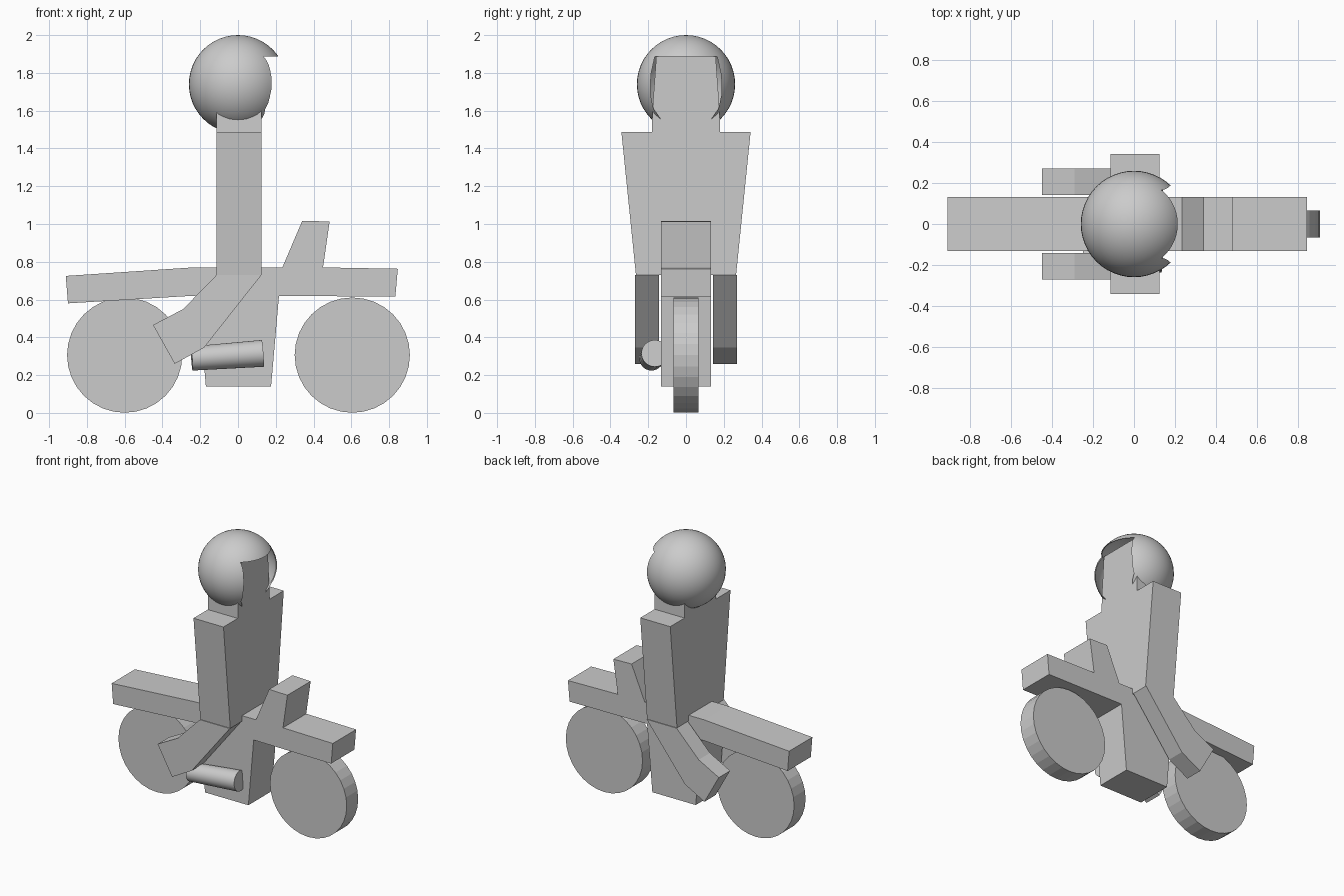
import bpy, bmesh, math
from mathutils import Vector

if "Cube" in bpy.data.objects:
    bpy.data.objects.remove(bpy.data.objects["Cube"])


def prism(name, pts, lo, hi, plane="xz"):
    """Extrude a 2D outline along the remaining axis."""
    def place(p, d):
        return (p[0], d, p[1]) if plane == "xz" else (d, p[0], p[1])
    bm = bmesh.new()
    a = [bm.verts.new(place(p, lo)) for p in pts]
    b = [bm.verts.new(place(p, hi)) for p in pts]
    bm.faces.new(a)
    bm.faces.new(b[::-1])
    n = len(pts)
    for i in range(n):
        j = (i + 1) % n
        bm.faces.new((a[i], b[i], b[j], a[j]))
    bmesh.ops.recalc_face_normals(bm, faces=bm.faces)
    me = bpy.data.meshes.new(name)
    bm.to_mesh(me)
    bm.free()
    ob = bpy.data.objects.new(name, me)
    bpy.context.collection.objects.link(ob)
    return ob


def mirrored(right):
    """Close a half outline across y = 0."""
    return right + [(-y, z) for y, z in reversed(right)]


# wheels
for name, x in (("rear_wheel", -0.6), ("front_wheel", 0.605)):
    bpy.ops.mesh.primitive_cylinder_add(vertices=32, radius=0.305, depth=0.13,
                                        location=(x, 0, 0.306),
                                        rotation=(math.pi / 2, 0, 0))
    bpy.context.object.name = name

# bike body: seat, handlebar post, front guard and engine block
prism("bike_body", [(-0.912, 0.725), (-0.24, 0.77), (0.235, 0.77), (0.34, 1.017),
                    (0.485, 1.013), (0.45, 0.77), (0.846, 0.763), (0.833, 0.615),
                    (0.217, 0.62), (0.175, 0.14), (-0.17, 0.14), (-0.21, 0.62),
                    (-0.24, 0.62), (-0.9, 0.58)], -0.132, 0.132)

# rider torso, neck and head
prism("rider_torso", mirrored([(0.265, 0.73), (0.342, 1.487), (0.18, 1.487),
                               (0.178, 1.6), (0.157, 1.89)]), -0.114, 0.124, "yz")

# rider legs
leg = [(-0.114, 0.73), (0.124, 0.73), (-0.18, 0.345),
       (-0.335, 0.26), (-0.45, 0.465), (-0.29, 0.55)]
for name, lo, hi in (("right_leg", -0.27, -0.142), ("left_leg", 0.142, 0.27)):
    prism(name, leg, lo, hi)

# helmet shell with face opening
bpy.ops.mesh.primitive_uv_sphere_add(segments=48, ring_count=24, radius=0.26,
                                     location=(0, 0, 1.74))
helmet = bpy.context.object
helmet.name = "helmet"
opening = prism("face_opening_cutter",
                mirrored([(0.13, 1.4), (0.13, 1.55), (0.172, 1.61), (0.187, 1.68),
                          (0.189, 1.74), (0.184, 1.8), (0.165, 1.887)]),
                0.1, 0.4, "yz")
opening.hide_render = True
opening.hide_set(True)
shell = helmet.modifiers.new("shell", "SOLIDIFY")
shell.thickness = 0.005
cut = helmet.modifiers.new("opening", "BOOLEAN")
cut.operation = "DIFFERENCE"
cut.solver = "EXACT"
cut.object = opening
bpy.context.view_layer.objects.active = helmet
helmet.select_set(True)
for m in ("shell", "opening"):
    bpy.ops.object.modifier_apply(modifier=m)
bpy.ops.object.shade_smooth_by_angle(angle=math.radians(35))

# exhaust pipe
rear, front = Vector((-0.245, -0.183, 0.288)), Vector((0.131, -0.165, 0.315))
axis = front - rear
bpy.ops.mesh.primitive_cone_add(vertices=32, radius1=0.064, radius2=0.071,
                                depth=axis.length, location=(rear + front) / 2,
                                rotation=axis.to_track_quat("Z", "Y").to_euler())
bpy.context.object.name = "exhaust_pipe"
bpy.ops.object.shade_smooth_by_angle(angle=math.radians(35))
